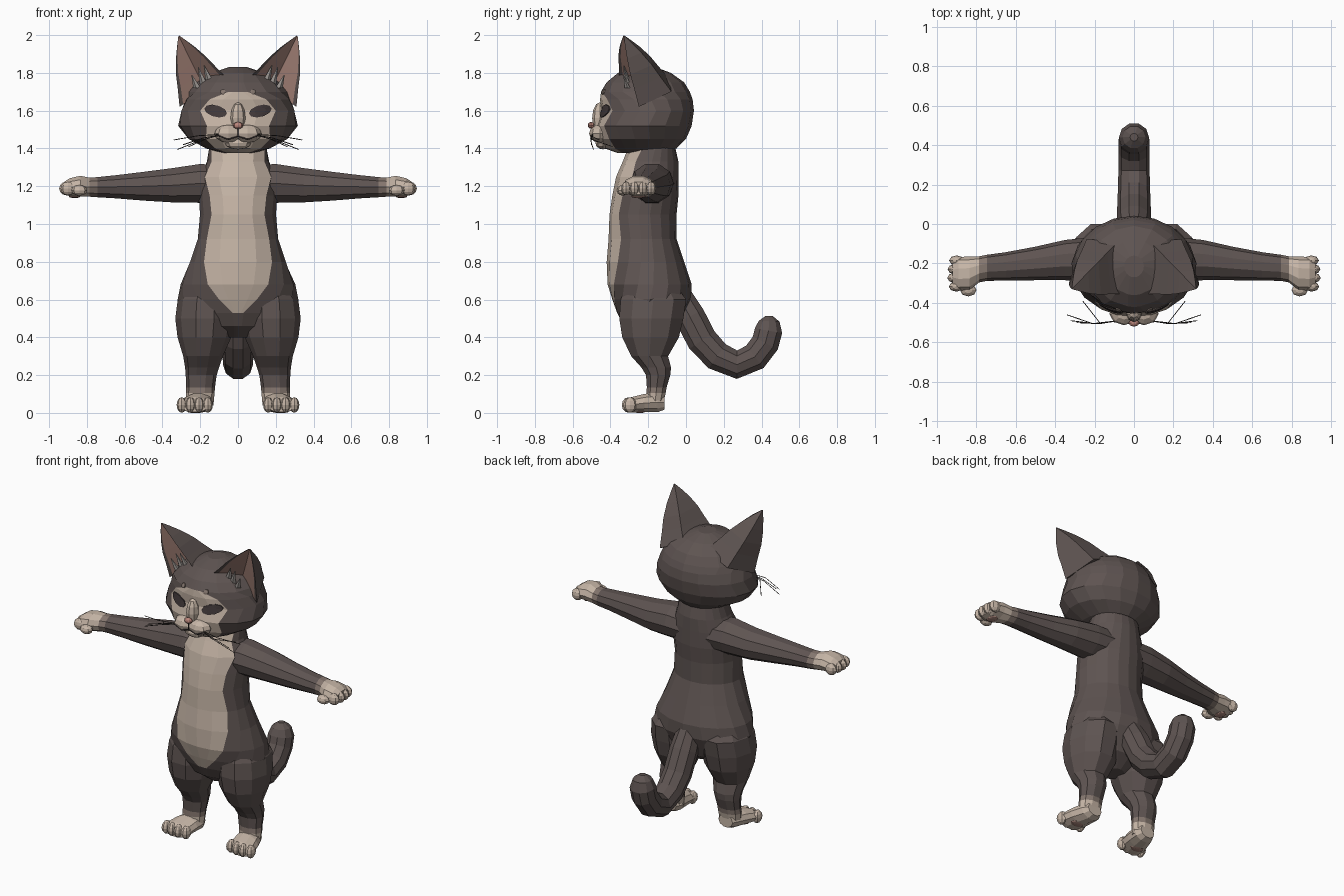
import bpy, bmesh
from math import sin, cos, pi, asin, sqrt
from mathutils import Vector, Matrix

if "Cube" in bpy.data.objects:
    bpy.data.objects.remove(bpy.data.objects["Cube"])

COLOURS = {
    "fur_brown": (.112, .088, .083), "fur_cream": (.56, .46, .38),
    "fur_band": (.23, .18, .155), "ear_pink": (.40, .24, .20),
    "nose_pink": (.50, .24, .20), "tuft_grey": (.36, .33, .31),
    "lid_dark": (.055, .042, .043), "whisker_dark": (.04, .033, .03),
}
MATS = {}
for key, rgb in COLOURS.items():
    m = bpy.data.materials.new(key)
    m.use_nodes = True
    m.diffuse_color = (*rgb, 1)
    bsdf = next(n for n in m.node_tree.nodes if n.type == 'BSDF_PRINCIPLED')
    bsdf.inputs["Base Color"].default_value = (*rgb, 1)
    bsdf.inputs["Roughness"].default_value = .9
    MATS[key] = m


def place(name, data, mirror):
    ob = bpy.data.objects.new(name, data)
    bpy.context.scene.collection.objects.link(ob)
    if mirror:
        ob.modifiers.new("Mirror", 'MIRROR').use_mirror_merge = False
    return ob


def finish(name, bm, paint, mirror=False):
    """Colour faces by a rule paint(centre, column) or one colour name."""
    me = bpy.data.meshes.new(name)
    used = []
    for f in bm.faces:
        key = paint(f.calc_center_median(), f.material_index) if callable(paint) else paint
        if key not in used:
            used.append(key)
            me.materials.append(MATS[key])
        f.material_index = used.index(key)
    bmesh.ops.recalc_face_normals(bm, faces=bm.faces)
    bm.to_mesh(me)
    bm.free()
    return place(name, me, mirror)


def loft(name, rings, paint, mirror=False):
    """Skin a list of point rings and cap both ends."""
    bm = bmesh.new()
    vs = [[bm.verts.new(p) for p in r] for r in rings]
    n = len(rings[0])
    for a, b in zip(vs, vs[1:]):
        for i in range(n):
            j = (i + 1) % n
            bm.faces.new((a[i], a[j], b[j], b[i])).material_index = i
    bm.faces.new(vs[0])
    bm.faces.new(vs[-1])
    return finish(name, bm, paint, mirror)


def oval(c, u, v, n=10):
    c, u, v = Vector(c), Vector(u), Vector(v)
    return [c + u * cos(2 * pi * i / n) + v * sin(2 * pi * i / n) for i in range(n)]


def blobs(name, parts, paint, mirror=False):
    bm = bmesh.new()
    for c, r in parts:
        mat = Matrix.Translation(c) @ Matrix.Diagonal((*r, 1))
        bmesh.ops.create_uvsphere(bm, u_segments=8, v_segments=6, radius=1, matrix=mat)
    for f in bm.faces:
        f.material_index = 0
    return finish(name, bm, paint, mirror)


def strands(name, paths, radius, key):
    cu = bpy.data.curves.new(name, 'CURVE')
    cu.dimensions = '3D'
    cu.bevel_depth, cu.bevel_resolution = radius, 0
    for pts in paths:
        sp = cu.splines.new('POLY')
        sp.points.add(len(pts) - 1)
        for p, co in zip(sp.points, pts):
            p.co = (*co, 1)
    cu.materials.append(MATS[key])
    return place(name, cu, True)


BACK = 7


def patched_ring(z, rx, yf, yb, patch):
    """Oval ring whose third column follows the edge of the front patch."""
    ap = asin(min(patch / rx, .98))
    angles = [0, ap / 2, ap] + [ap + (pi - ap) * k / BACK for k in range(1, BACK + 1)]
    cy, ry = (yf + yb) / 2, (yb - yf) / 2
    half = [Vector((rx * sin(a), cy - ry * cos(a), z)) for a in angles]
    return half + [Vector((-p.x, p.y, p.z)) for p in half[-2:0:-1]]


def patch_paint(low, high):
    last = 2 * (BACK + 2) - 1
    return lambda c, col: "fur_cream" if (col < 2 or col > last - 2) and low < c.z < high else "fur_brown"


# Torso with cream bib: z, half width, front, back, bib half width
BODY = [(.40, .06, -.25, -.12, .02), (.46, .20, -.33, -.03, .02), (.53, .29, -.365, 0, .03),
        (.60, .32, -.39, .03, .10), (.68, .305, -.415, .03, .16), (.80, .255, -.42, -.01, .18),
        (.92, .213, -.41, -.05, .165), (1.05, .203, -.405, -.05, .14), (1.15, .208, -.39, -.04, .15),
        (1.25, .20, -.37, -.04, .175), (1.33, .165, -.335, -.04, .14), (1.42, .15, -.30, -.06, .14)]
loft("torso", [patched_ring(*r) for r in BODY], patch_paint(.54, 2))

# Head with cream face mask, same ring layout
HEAD = [(1.375, .08, -.36, -.12, .05), (1.40, .17, -.43, -.05, .12), (1.45, .265, -.46, 0, .17),
        (1.52, .318, -.47, .03, .165), (1.60, .303, -.45, .042, .20), (1.66, .28, -.455, .035, .15),
        (1.70, .262, -.45, .02, .05), (1.75, .22, -.42, -.01, .03), (1.80, .14, -.36, -.08, .03),
        (1.83, .05, -.27, -.16, .02)]
loft("head", [patched_ring(*r) for r in HEAD], patch_paint(1.38, 1.72))


def face_y(x, z):
    for a, b in zip(HEAD, HEAD[1:]):
        if a[0] <= z <= b[0]:
            t = (z - a[0]) / (b[0] - a[0])
            rx, yf, yb = (a[i] + (b[i] - a[i]) * t for i in (1, 2, 3))
            return (yf + yb) / 2 - (yb - yf) / 2 * sqrt(max(0, 1 - (x / rx) ** 2))


def face_plate(name, cx, cz, w, h, tilt, key):
    """Thin almond plate that follows the face."""
    rings = []
    for scale, depth in ((1, .003), (1, -.004), (.5, -.006)):
        ring = []
        for i in range(10):
            a = 2 * pi * i / 10
            dx, dz = w * cos(a) * scale, h * sin(a) * scale
            x, z = cx + dx, cz + dz + dx * tilt
            ring.append((x, face_y(x, z) + depth, z))
        rings.append(ring)
    loft(name, rings, key, True)


face_plate("closed_eyes", .118, 1.598, .06, .032, .2, "lid_dark")
face_plate("brow_spots", .08, 1.70, .014, .014, 0, "fur_band")

# Muzzle, nose, mouth and whiskers
blobs("muzzle_pads", [((.05, -.455, 1.478), (.075, .058, .048))], "fur_cream", True)
blobs("chin", [((0, -.44, 1.43), (.07, .04, .035))], "fur_cream")
blobs("nose_bridge", [((0, -.455, 1.56), (.04, .042, .085))], "fur_cream")
blobs("nose", [((0, -.502, 1.522), (.028, .018, .018))], "nose_pink")
strands("mouth", [[(0, -.502, 1.5), (0, -.502, 1.465), (.05, -.502, 1.448), (.1, -.494, 1.466)]],
        .004, "lid_dark")
strands("whiskers", [[(.08, -.49, 1.475), ((.08 + x) / 2, -.505, (1.49 + z) / 2), (x, y, z)]
                     for x, y, z in ((.34, -.46, 1.445), (.32, -.49, 1.395), (.29, -.50, 1.42),
                                     (.26, -.39, 1.41))], .0022, "whisker_dark")

# Ears: hollow triangular shells with pink lining
TIP = Vector((.315, -.33, 2.0))
inner, back_in, back_out, outer = (Vector(p) for p in (
    (.09, -.35, 1.80), (.11, -.12, 1.80), (.25, -.11, 1.74), (.31, -.26, 1.67)))
middle = (inner + back_in + back_out + outer) / 4
ear_rings = []
for t in (-.15, .15, .4, .65, .85, .985):
    i, b1, b2, o = (p.lerp(TIP, t) + (p - middle).normalized() * .022 * sin(pi * max(t, 0))
                    for p in (inner, back_in, back_out, outer))
    deep = ((i + o) / 2).lerp((b1 + b2) / 2, .4)
    ear_rings.append([i, b1, b2, o, o.lerp(deep, .14), deep, i.lerp(deep, .14)])
loft("ears", ear_rings, lambda c, col: "ear_pink" if col in (4, 5) else "fur_brown", True)
for k, (x, z, top) in enumerate(((.15, 1.76, 1.84), (.18, 1.74, 1.83), (.215, 1.72, 1.79))):
    loft("ear_tuft_%d" % k, [oval((x, -.31, z), (.022, 0, 0), (0, .015, 0), 5),
                             oval((x + .03, -.33, top), (.002, 0, 0), (0, .002, 0), 5)], "tuft_grey", True)

# Arms: x, y, half depth, z, half height
ARM = [(.08, -.18, .12, 1.215, .10), (.2, -.18, .115, 1.215, .108), (.35, -.183, .102, 1.205, .095),
       (.5, -.2, .085, 1.2, .08), (.65, -.215, .072, 1.197, .064), (.745, -.222, .066, 1.195, .056),
       (.785, -.23, .066, 1.195, .053), (.835, -.25, .085, 1.2, .058), (.89, -.252, .085, 1.195, .05),
       (.92, -.252, .06, 1.19, .035)]


def limb_paint(value, cut_brown, cut_band):
    return lambda c, col: ("fur_brown" if value(c) < cut_brown
                           else "fur_band" if value(c) < cut_band else "fur_cream")


loft("arms", [oval((x, y, z), (0, ry, 0), (0, 0, rz)) for x, y, ry, z, rz in ARM],
     limb_paint(lambda c: c.x, .745, .785), True)
blobs("fingers", [((.912 - abs(k - 1.6) * .008, -.185 - k * .044, 1.188), (.038, .026, .036)) for k in range(4)]
      + [((.84, -.335, 1.178), (.042, .032, .028))], "fur_cream", True)
blobs("palm_pads", [((.865, -.25, 1.146), (.03, .04, .009))], "ear_pink", True)

# Legs: z, x, half width, front, back
LEG = [(.68, .16, .10, -.32, -.05), (.6, .172, .147, -.355, .01), (.5, .175, .157, -.362, -.005),
       (.4, .178, .142, -.345, -.03), (.3, .185, .105, -.295, -.09), (.24, .19, .09, -.24, -.075),
       (.2, .195, .082, -.215, -.08), (.135, .198, .076, -.21, -.1), (.105, .2, .076, -.212, -.105),
       (.04, .2, .07, -.21, -.12)]
loft("legs", [oval((x, (f + b) / 2, z), (rx, 0, 0), (0, (b - f) / 2, 0)) for z, x, rx, f, b in LEG],
     limb_paint(lambda c: -c.z, -.135, -.105), True)

# Feet: y, x, half width, z, half height
FOOT = [(-.115, .2, .05, .055, .04), (-.15, .2, .07, .056, .055), (-.22, .215, .082, .052, .051),
        (-.29, .228, .09, .043, .042), (-.315, .23, .08, .036, .033)]
loft("feet", [oval((x, y, z), (rx, 0, 0), (0, 0, rz)) for y, x, rx, z, rz in FOOT], "fur_cream", True)
blobs("toes", [((.16 + k * .046, -.308 + abs(k - 1.5) * .008, .042), (.027, .036, .041)) for k in range(4)],
      "fur_cream", True)
blobs("sole_pads", [((.225, -.245, .008), (.045, .03, .009))], "ear_pink", True)

# Tail: y, z, radius along its curve
TAIL = [(-.05, .64, .07), (.02, .51, .085), (.085, .385, .085), (.165, .3, .082), (.27, .255, .079),
        (.365, .297, .079), (.42, .37, .078), (.437, .435, .077), (.44, .485, .058), (.44, .513, .02)]
tail_rings = []
for k, (y, z, r) in enumerate(TAIL):
    a, b = TAIL[max(k - 1, 0)], TAIL[min(k + 1, len(TAIL) - 1)]
    d = Vector((0, b[0] - a[0], b[1] - a[1])).normalized()
    tail_rings.append(oval((0, y, z), (r, 0, 0), d.cross(Vector((1, 0, 0))) * r))
loft("tail", tail_rings, "fur_brown")
